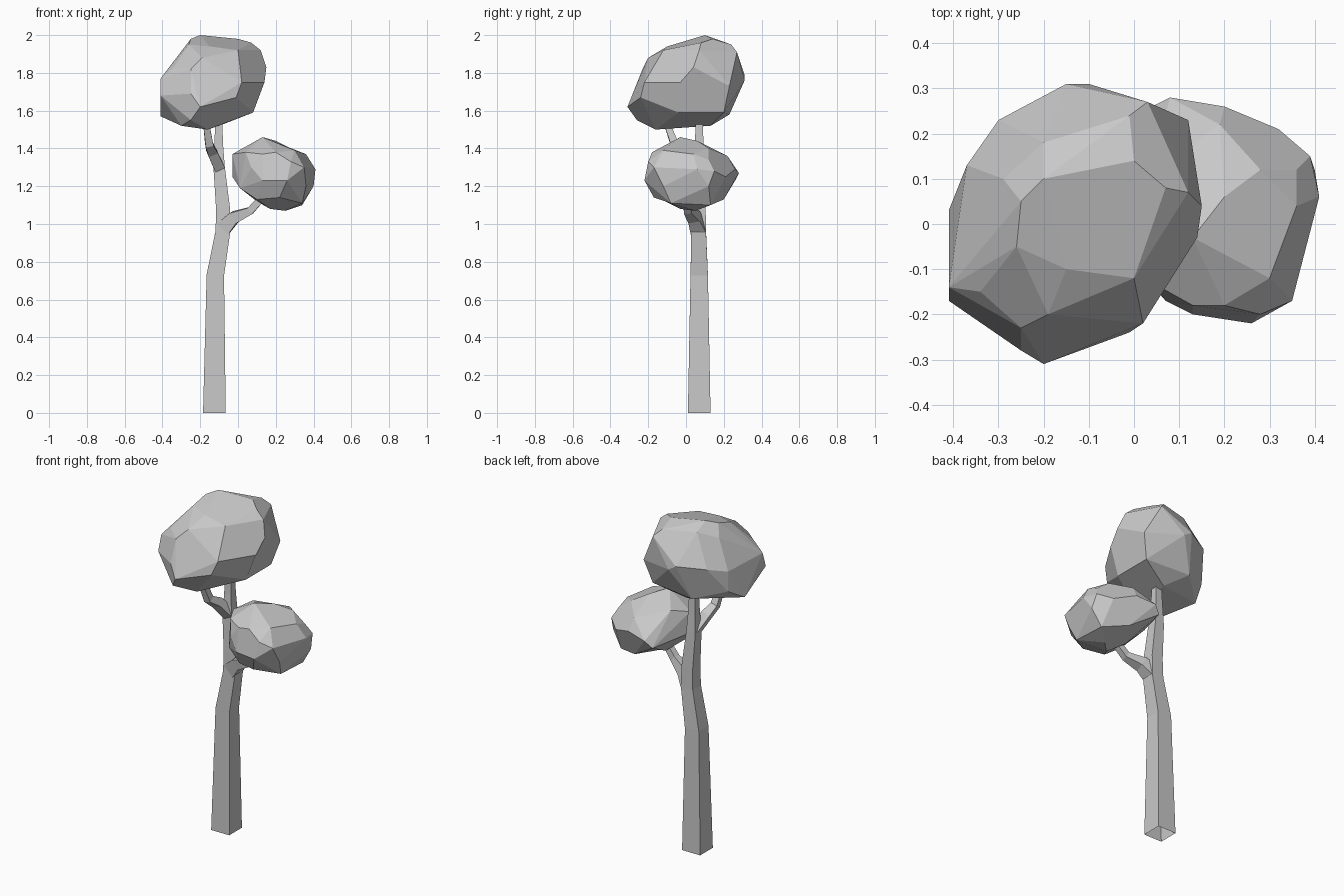
import bpy
import bmesh
from mathutils import Vector

if "Cube" in bpy.data.objects:
    bpy.data.objects.remove(bpy.data.objects["Cube"], do_unlink=True)


def make_material(name, colour):
    material = bpy.data.materials.new(name)
    material.use_nodes = True
    material.diffuse_color = colour
    shader = material.node_tree.nodes["Principled BSDF"]
    shader.inputs["Base Color"].default_value = colour
    shader.inputs["Roughness"].default_value = 0.9
    return material


GREY = make_material("plain grey", (0.58, 0.58, 0.58, 1))


def finish(name, bm):
    """Turn a bmesh into a flat shaded object."""
    bmesh.ops.recalc_face_normals(bm, faces=bm.faces[:])
    mesh = bpy.data.meshes.new(name)
    bm.to_mesh(mesh)
    bm.free()
    mesh.materials.append(GREY)
    item = bpy.data.objects.new(name, mesh)
    bpy.context.collection.objects.link(item)
    return item


def limb(name, path):
    """Sweep a tapering square section along a path of (x, y, z, half width)."""
    bm = bmesh.new()
    centres = [Vector(step[:3]) for step in path]
    rings = []
    for index, centre in enumerate(centres):
        before = centres[max(index - 1, 0)]
        after = centres[min(index + 1, len(centres) - 1)]
        tangent = (after - before).normalized()
        if index == 0 and centre.z == 0:
            tangent = Vector((0, 0, 1))
        across = Vector((0, 1, 0)).cross(tangent).normalized()
        depth = tangent.cross(across)
        half = path[index][3]
        corners = [(-1, -1), (1, -1), (1, 1), (-1, 1)]
        rings.append([bm.verts.new(centre + (across * a + depth * b) * half)
                      for a, b in corners])
    for lower, upper in zip(rings, rings[1:]):
        for side in range(len(lower)):
            following = (side + 1) % len(lower)
            bm.faces.new((lower[side], lower[following],
                          upper[following], upper[side]))
    bm.faces.new(rings[-1])
    return finish(name, bm)


def faceted_crown(name, corners):
    """Wrap chiselled corner points in a hull and merge nearly flat facets."""
    bm = bmesh.new()
    for corner in corners:
        bm.verts.new(corner)
    result = bmesh.ops.convex_hull(bm, input=bm.verts[:])
    spare = {item for item in result["geom_interior"] + result["geom_unused"]
             if isinstance(item, bmesh.types.BMVert)}
    bmesh.ops.delete(bm, geom=list(spare), context="VERTS")
    bmesh.ops.dissolve_limit(bm, angle_limit=0.17, verts=bm.verts[:],
                             edges=bm.edges[:])
    return finish(name, bm)


# Trunk, open underneath, and its two upper forks
limb("trunk", [(-.125, .07, 0, .06), (-.12, .07, .73, .046),
               (-.08, .067, .96, .039), (-.079, .067, 1.08, .037),
               (-.1, .068, 1.3, .03), (-.102, .07, 1.42, .023),
               (-.102, .07, 1.56, .018)])
limb("front_fork", [(-.1, .06, 1.3, .028), (-.137, 0, 1.38, .026),
                    (-.152, -.06, 1.42, .021), (-.168, -.1, 1.53, .016)])

# Side branch carrying the lower crown
limb("side_branch", [(-.075, .065, .98, .041), (-.02, .043, 1.035, .032),
                     (.065, .01, 1.07, .02), (.12, 0, 1.13, .018)])

# Upper crown: cap, shoulders and underside
faceted_crown("upper_crown", [
    (-.2, .1, 2), (0, .14, 1.98), (.07, .08, 1.96), (0, -.12, 1.92),
    (-.15, -.1, 1.94), (-.26, -.05, 1.95), (-.25, .05, 1.98),
    (-.2, .18, 1.96), (-.01, .24, 1.95), (-.29, .1, 1.92), (.03, .27, 1.91),
    (.12, .07, 1.92), (.15, .04, 1.83), (.14, -.03, 1.75),
    (.12, .23, 1.73), (-.01, -.17, 1.81), (.02, -.22, 1.75),
    (-.01, -.24, 1.67), (-.19, -.2, 1.88), (-.25, -.23, 1.82),
    (-.25, -.28, 1.69), (-.2, -.31, 1.62), (-.34, -.15, 1.83),
    (-.41, -.14, 1.77), (-.41, -.17, 1.68), (-.41, .03, 1.57),
    (-.37, .13, 1.75), (-.37, .13, 1.63), (-.3, .23, 1.78),
    (-.15, .31, 1.79), (-.1, .31, 1.76), (-.25, -.26, 1.55),
    (-.3, -.18, 1.52), (-.16, -.16, 1.5), (.08, -.04, 1.59),
    (.08, .2, 1.59), (-.1, .13, 1.52), (-.2, .23, 1.58)])

# Lower crown: cap, shoulders and underside
faceted_crown("lower_crown", [
    (.13, -.03, 1.46), (.2, .06, 1.44), (.28, .12, 1.4), (.3, -.12, 1.39),
    (.36, .04, 1.37), (.36, .12, 1.34), (.19, .22, 1.36), (.03, .1, 1.4),
    (-.03, 0, 1.37), (.04, -.13, 1.38), (.13, -.18, 1.37),
    (.2, -.18, 1.38), (.07, -.17, 1.3), (.13, -.2, 1.23),
    (.26, -.22, 1.23), (.28, -.2, 1.33), (.35, -.17, 1.3),
    (.36, -.12, 1.2), (.41, .06, 1.29), (.4, .12, 1.2), (.39, .15, 1.28),
    (.32, .21, 1.25), (.2, .26, 1.29), (.08, .28, 1.27), (.04, .26, 1.23),
    (-.03, .05, 1.25), (.01, -.1, 1.19), (.1, -.13, 1.13),
    (.22, -.17, 1.14), (.34, -.08, 1.11), (.25, .05, 1.07),
    (.17, -.03, 1.08), (.34, .13, 1.1), (.2, .2, 1.13), (.1, .05, 1.12)])
